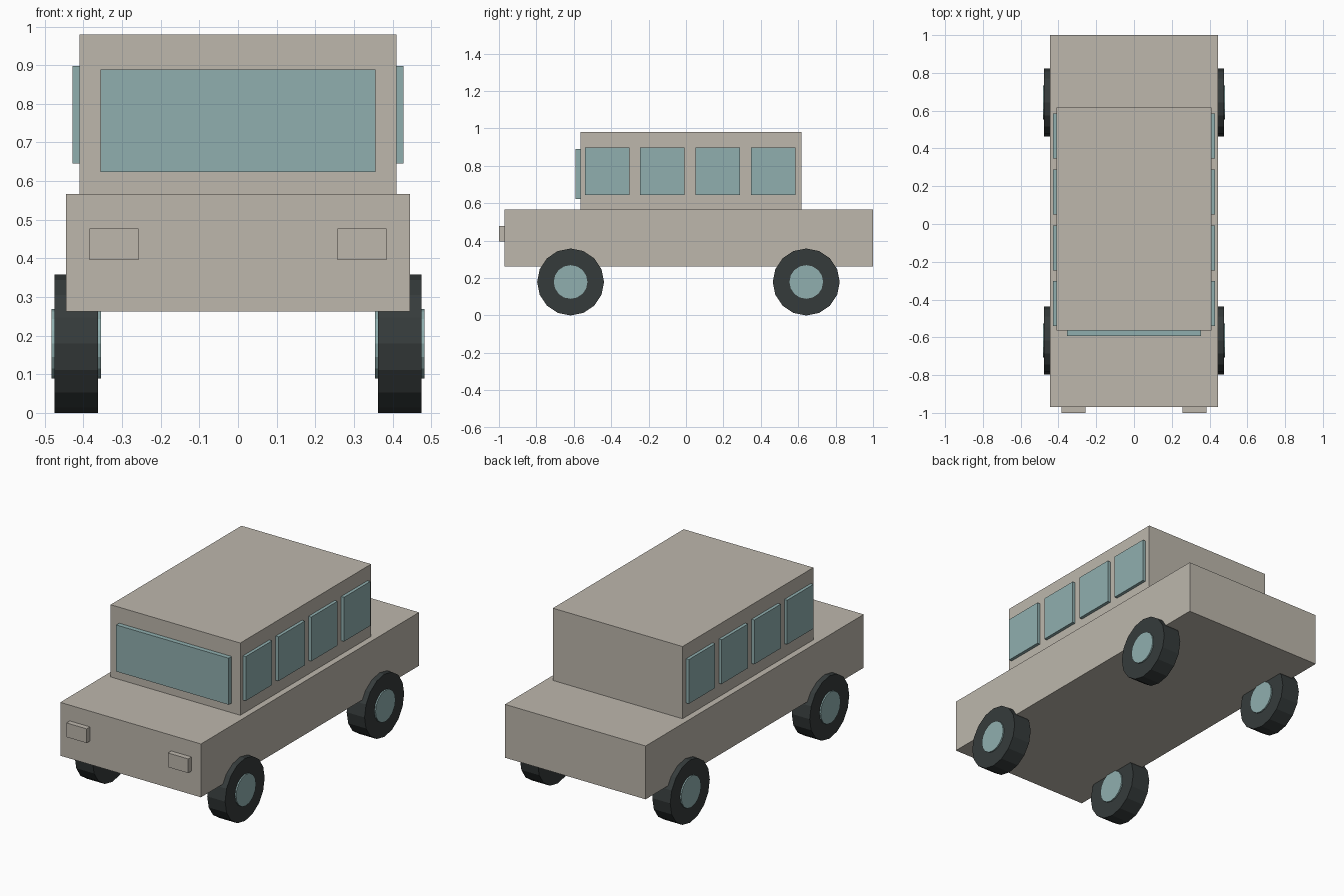
import bpy
from math import pi

default = bpy.data.objects.get("Cube")
if default:
    bpy.data.objects.remove(default, do_unlink=True)


def material(name, rgb):
    m = bpy.data.materials.new(name)
    m.use_nodes = True
    m.diffuse_color = (*rgb, 1)
    m.node_tree.nodes["Principled BSDF"].inputs["Base Color"].default_value = (*rgb, 1)
    return m


BEIGE = material("beige_paint", (0.51, 0.475, 0.415))
GLASS = material("pale_teal", (0.28, 0.43, 0.43))
RUBBER = material("dark_rubber", (0.036, 0.044, 0.044))


def box(name, x, y, z, mat):
    """Box from (min, max) ranges along each axis."""
    ranges = (x, y, z)
    bpy.ops.mesh.primitive_cube_add(size=1, location=[(a + b) / 2 for a, b in ranges])
    ob = bpy.context.object
    ob.name = name
    ob.scale = [b - a for a, b in ranges]
    bpy.ops.object.transform_apply(location=False, rotation=False, scale=True)
    ob.data.materials.append(mat)


def disc(name, radius, width, centre, mat):
    """Flat-sided cylinder lying along x, with a corner at the bottom."""
    bpy.ops.mesh.primitive_cylinder_add(vertices=16, radius=radius, depth=width,
                                        location=centre, rotation=(0, pi / 2, 0))
    ob = bpy.context.object
    ob.name = name
    ob.data.materials.append(mat)


# Body and cabin
box("lower_body", (-0.445, 0.445), (-0.97, 1.0), (0.262, 0.567), BEIGE)
box("cabin", (-0.41, 0.41), (-0.565, 0.617), (0.567, 0.98), BEIGE)
box("windshield", (-0.356, 0.356), (-0.592, -0.56), (0.623, 0.889), GLASS)

for side, s in (("left", 1), ("right", -1)):
    # Headlights
    box(f"{side}_headlight", sorted((s * 0.257, s * 0.385)), (-1.0, -0.965),
        (0.396, 0.477), BEIGE)
    # Side windows
    for i in range(4):
        y = -0.541 + i * 0.296
        box(f"{side}_window_{i + 1}", sorted((s * 0.4, s * 0.428)), (y, y + 0.238),
            (0.645, 0.898), GLASS)
    # Wheels
    for end, y in (("front", -0.617), ("rear", 0.643)):
        centre = (s * 0.419, y, 0.179)
        disc(f"{end}_{side}_tyre", 0.179, 0.113, centre, RUBBER)
        disc(f"{end}_{side}_hub", 0.09, 0.128, centre, GLASS)
